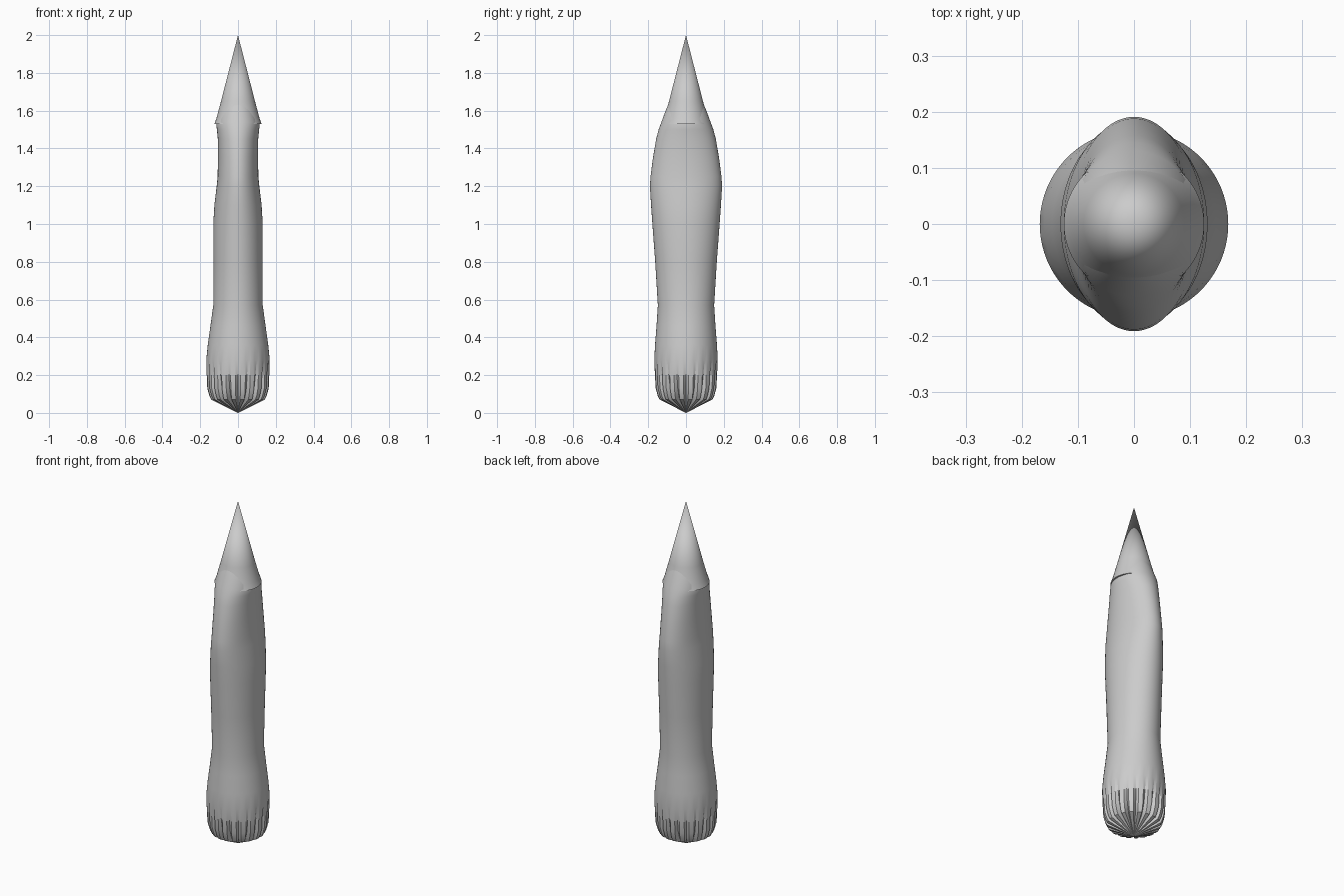
import bpy, bmesh
from math import cos, sin, tau, radians

if "Cube" in bpy.data.objects:
    bpy.data.objects.remove(bpy.data.objects["Cube"])

PLEATS = 20
N = PLEATS * 4


def loft(name, sections, bottom=None, top=None):
    """Skin elliptical rings (z, rx, ry, groove); groove pulls in every fourth vertex."""
    bm = bmesh.new()
    rings = []
    for z, rx, ry, groove in sections:
        ring = []
        for k in range(N):
            a = tau * k / N
            s = 1 - groove if k % 4 == 0 else 1
            ring.append(bm.verts.new((rx * s * cos(a), ry * s * sin(a), z)))
        rings.append(ring)
    for lo, hi in zip(rings, rings[1:]):
        for k in range(N):
            j = (k + 1) % N
            bm.faces.new((lo[k], lo[j], hi[j], hi[k]))
    for ring, z in ((rings[0], bottom), (rings[-1], top)):
        if z is None:
            bm.faces.new(ring)
        else:
            tip = bm.verts.new((0, 0, z))
            for k in range(N):
                bm.faces.new((ring[k], ring[(k + 1) % N], tip))
    bmesh.ops.recalc_face_normals(bm, faces=bm.faces)
    mesh = bpy.data.meshes.new(name)
    bm.to_mesh(mesh)
    bm.free()
    obj = bpy.data.objects.new(name, mesh)
    bpy.context.collection.objects.link(obj)
    bpy.context.view_layer.objects.active = obj
    obj.select_set(True)
    bpy.ops.object.shade_smooth_by_angle(angle=radians(25))
    obj.select_set(False)
    return obj


# Pleated base flowing into the flattened grip
loft("body", [
    (0.07, 0.142, 0.140, 0.24),
    (0.09, 0.152, 0.150, 0.19),
    (0.13, 0.163, 0.161, 0.12),
    (0.20, 0.166, 0.165, 0.06),
    (0.28, 0.168, 0.168, 0),
    (0.36, 0.160, 0.164, 0),
    (0.46, 0.146, 0.156, 0),
    (0.57, 0.131, 0.149, 0),
    (0.80, 0.131, 0.163, 0),
    (1.00, 0.131, 0.178, 0),
    (1.10, 0.125, 0.185, 0),
    (1.20, 0.113, 0.191, 0),
    (1.25, 0.108, 0.188, 0),
    (1.35, 0.106, 0.175, 0),
    (1.45, 0.107, 0.158, 0),
    (1.50, 0.112, 0.145, 0),
    (1.54, 0.116, 0.130, 0),
    (1.60, 0.095, 0.108, 0),
    (1.64, 0.080, 0.091, 0),
], bottom=0.0)

# Conical tip with a slight overhanging rim
loft("tip", [
    (1.53, 0.125, 0.125, 0),
    (1.56, 0.114, 0.114, 0),
    (1.65, 0.090, 0.090, 0),
], top=2.0)
